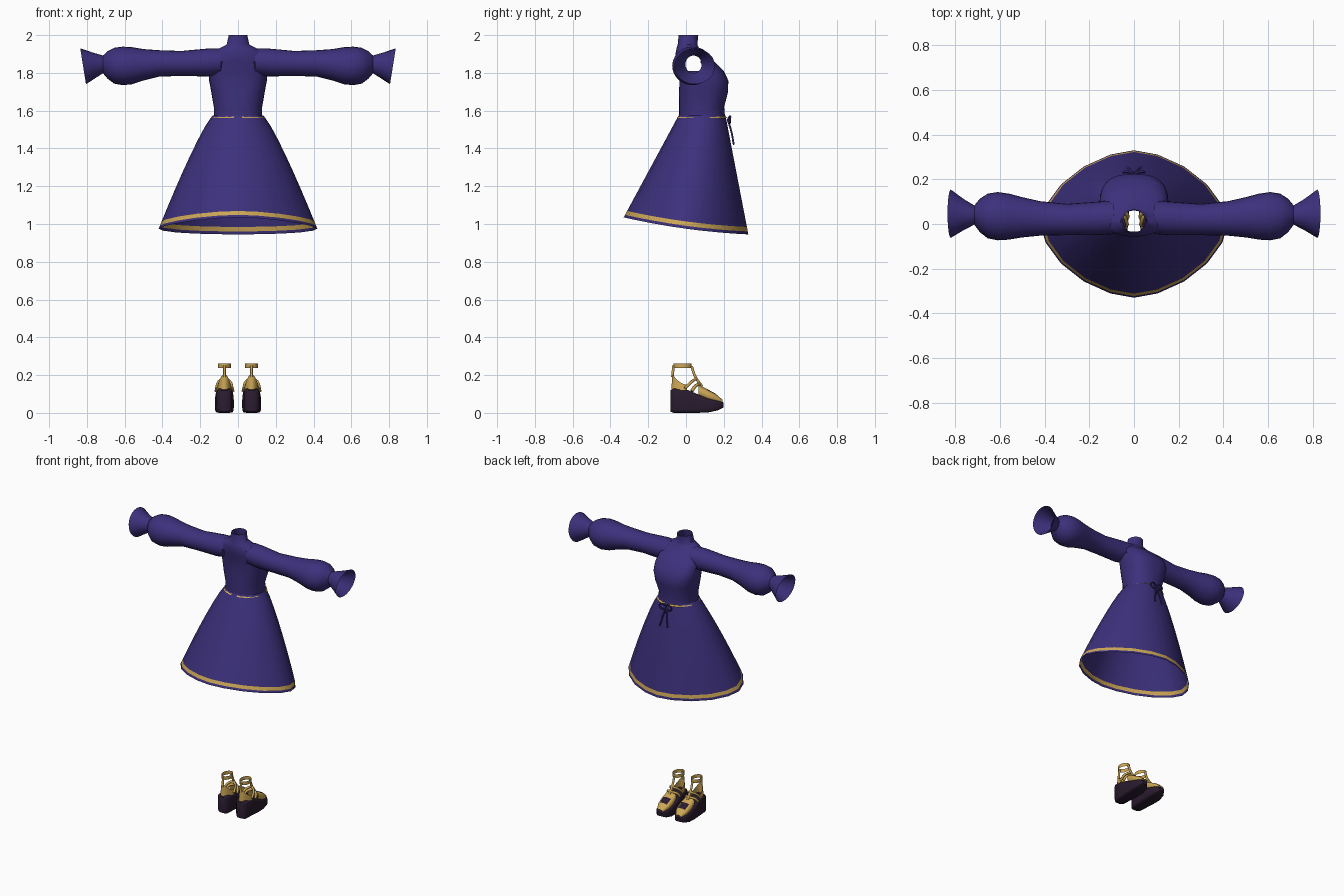
import bpy, bmesh, math
from mathutils import Vector

cube = bpy.data.objects.get("Cube")
if cube:
    bpy.data.objects.remove(cube)


def material(name, rgb):
    m = bpy.data.materials.new(name)
    m.use_nodes = True
    m.diffuse_color = (*rgb, 1)
    m.node_tree.nodes["Principled BSDF"].inputs["Base Color"].default_value = (*rgb, 1)
    return m


PURPLE = material("violet cloth", (0.045, 0.03, 0.2))
GOLD = material("gold trim", (0.6, 0.38, 0.09))
DARK = material("dark plum sole", (0.022, 0.011, 0.027))


def oval(count, a, b, n=2.0):
    """Superellipse outline as (u, v) pairs."""
    pts = []
    for i in range(count):
        t = 2 * math.pi * i / count
        c, s = math.cos(t), math.sin(t)
        pts.append((a * math.copysign(abs(c) ** (2 / n), c),
                    b * math.copysign(abs(s) ** (2 / n), s)))
    return pts


def loft(name, rings, mats, paint=None, drop=None, caps=False, closed=True, angle=50):
    """Skin a list of rings; paint(row, face) picks a material, drop(centre) cuts holes."""
    bm = bmesh.new()
    rows = [[bm.verts.new(p) for p in ring] for ring in rings]
    n = len(rows[0])
    for r in range(len(rows) - 1):
        for i in range(n if closed else n - 1):
            j = (i + 1) % n
            f = bm.faces.new((rows[r][i], rows[r][j], rows[r + 1][j], rows[r + 1][i]))
            f.normal_update()
            if paint:
                f.material_index = paint(r, f)
    if caps:
        bm.faces.new(rows[0])
        bm.faces.new(rows[-1])
    if drop:
        cut = [f for f in bm.faces if drop(f.calc_center_median())]
        bmesh.ops.delete(bm, geom=cut, context='FACES')
    bmesh.ops.recalc_face_normals(bm, faces=bm.faces[:])
    me = bpy.data.meshes.new(name)
    bm.to_mesh(me)
    bm.free()
    for m in mats:
        me.materials.append(m)
    ob = bpy.data.objects.new(name, me)
    bpy.context.collection.objects.link(ob)
    bpy.ops.object.select_all(action='DESELECT')
    ob.select_set(True)
    bpy.context.view_layer.objects.active = ob
    bpy.ops.object.shade_smooth_by_angle(angle=math.radians(angle))
    return ob


def cord(name, points, radius, mat, cyclic=False):
    cu = bpy.data.curves.new(name, 'CURVE')
    cu.dimensions = '3D'
    cu.bevel_depth = radius
    cu.bevel_resolution = 1
    cu.resolution_u = 4
    cu.use_fill_caps = True
    sp = cu.splines.new('BEZIER')
    sp.bezier_points.add(len(points) - 1)
    for bp, p in zip(sp.bezier_points, points):
        bp.co = p
        bp.handle_left_type = bp.handle_right_type = 'AUTO'
    sp.use_cyclic_u = cyclic
    cu.materials.append(mat)
    ob = bpy.data.objects.new(name, cu)
    bpy.context.collection.objects.link(ob)
    return ob


# Skirt: flared sheet with a tilted hem and a gold band just above the edge
def skirt_ring(t):
    a = 0.135 + 0.285 * t ** 0.85
    b = 0.124 + 0.206 * t
    ring = []
    for x, y in oval(20, a, b, 2 - 0.3 * t):
        s = y / b
        hem = 0.975 - 0.045 * s + 0.015 * s * s
        ring.append(Vector((x, y + 0.085 * (1 - t), 1.575 + (hem - 1.575) * t)))
    return ring


skirt_rows = [0, 0.1, 0.22, 0.36, 0.5, 0.65, 0.8, 0.937, 0.975, 1]
loft("skirt", [skirt_ring(t) for t in skirt_rows], [PURPLE, GOLD],
     paint=lambda r, f: 1 if r == 7 else 0)

# Waist trim: narrow sloping gold ledge, broken at the sides
loft("waist_trim",
     [[(x, y + 0.085, z) for x, y in oval(40, 0.128 + d, 0.119 + d)]
      for z, d in ((1.574, 0.0), (1.562, 0.016))],
     [GOLD], drop=lambda c: abs(c.x) < 0.03 or abs(c.y - 0.085) < 0.035)

# Bodice and collar: z, centre y, half width, half depth, squareness
bodice = [(1.56, .085, .128, .122, 2.2), (1.62, .083, .128, .119, 2.2),
          (1.70, .093, .142, .13, 2.5), (1.76, .095, .153, .129, 2.6),
          (1.81, .08, .155, .12, 2.6), (1.86, .05, .15, .1, 2.4),
          (1.90, .022, .138, .078, 2.2), (1.93, .01, .1, .06, 2),
          (1.95, .008, .06, .052, 2), (2.0, .013, .049, .052, 2)]
loft("bodice",
     [[(x, y + cy, z) for x, y in oval(36, a, b, n)] for z, cy, a, b, n in bodice],
     [PURPLE],
     drop=lambda c: abs(c.x) > 0.09 and
     ((c.y - 0.03) / 0.065) ** 2 + ((c.z - 1.857) / 0.06) ** 2 < 1)

# Sleeves with puffed forearm and open flared cuff: x, y, z, half depth, half height
sleeve = [(.09, .03, 1.86, .075, .07), (.16, .025, 1.855, .075, .074),
          (.3, .02, 1.85, .07, .066), (.42, .025, 1.85, .077, .07),
          (.5, .03, 1.843, .09, .083), (.56, .033, 1.838, .103, .098),
          (.61, .035, 1.837, .108, .102), (.655, .036, 1.838, .1, .095),
          (.69, .038, 1.842, .075, .073), (.715, .04, 1.845, .043, .047),
          (.76, .042, 1.842, .068, .066), (.82, .046, 1.835, .108, .095)]
for side, label in ((1, "left"), (-1, "right")):
    rings = []
    for x, cy, cz, ry, rz in sleeve:
        tilt = 0.16 if x > 0.75 else 0
        rings.append([(side * (x + tilt * v), cy + u, cz + v) for u, v in oval(24, ry, rz)])
    loft(label + "_sleeve", rings, [PURPLE])

    # Bow loop and trailing ribbon
    cord(label + "_bow_loop",
         [(0, .222, 1.55), (side * .03, .235, 1.57), (side * .048, .232, 1.55),
          (side * .03, .232, 1.535)], .005, PURPLE, True)
    cord(label + "_bow_tail",
         [(0, .222, 1.55), (side * .015, .24, 1.49), (side * .03, .253, 1.42)],
         .005, PURPLE)

# Platform shoes: y, half width, bottom, top
sole = [(-.082, .026, .006, .12), (-.065, .041, 0, .13), (0, .045, 0, .125),
        (.06, .05, 0, .1), (.12, .05, .003, .076), (.17, .042, .014, .065),
        (.198, .02, .028, .056)]
toe = [(.065, .041, .085, .15), (.11, .047, .065, .127),
       (.155, .042, .055, .103), (.193, .02, .048, .07)]


def along_y(stations, cx, n):
    return [[(cx + u, y, (lo + hi) / 2 + v) for u, v in oval(20, w, (hi - lo) / 2, n)]
            for y, w, lo, hi in stations]


for side, label in ((1, "left"), (-1, "right")):
    cx = side * 0.072
    loft(label + "_sole", along_y(sole, cx, 6), [DARK], caps=True)
    loft(label + "_toe", along_y(toe, cx, 2.4), [GOLD, DARK],
         paint=lambda r, f: 1 if r == 1 and abs(f.normal.z) > 0.85 else 0)

    # Heel cup: open wall around the back, lower towards the front
    low, high = [], []
    for i in range(15):
        t = math.pi * (1 + i / 14)
        u, v = math.cos(t), math.sin(t)
        low.append((cx + .041 * u, .005 + .083 * v, .12))
        high.append((cx + .034 * u, .005 + .077 * v, .15 + .055 * v * v))
    loft(label + "_heel_cup", [low, high], [GOLD], closed=False)

    # Ankle strap, heel tab, centre strap and crossed straps
    loft(label + "_ankle_strap",
         [[(cx + u, v - .018, z) for u, v in oval(20, .034, .047)] for z in (.237, .262)],
         [GOLD])
    cord(label + "_heel_tab", [(cx, -.072, .19), (cx, -.066, .25)], .008, GOLD)
    cord(label + "_centre_strap",
         [(cx, .03, .245), (cx, .05, .19), (cx, .085, .14)], .008, GOLD)
    for s in (1, -1):
        cord(label + "_cross_strap",
             [(cx + s * .042, -.005, .13), (cx + s * .03, .03, .165), (cx, .056, .182)],
             .008, GOLD)
        cord(label + "_lower_strap",
             [(cx + s * .045, .03, .115), (cx + s * .035, .05, .142), (cx, .072, .153)],
             .009, GOLD)
